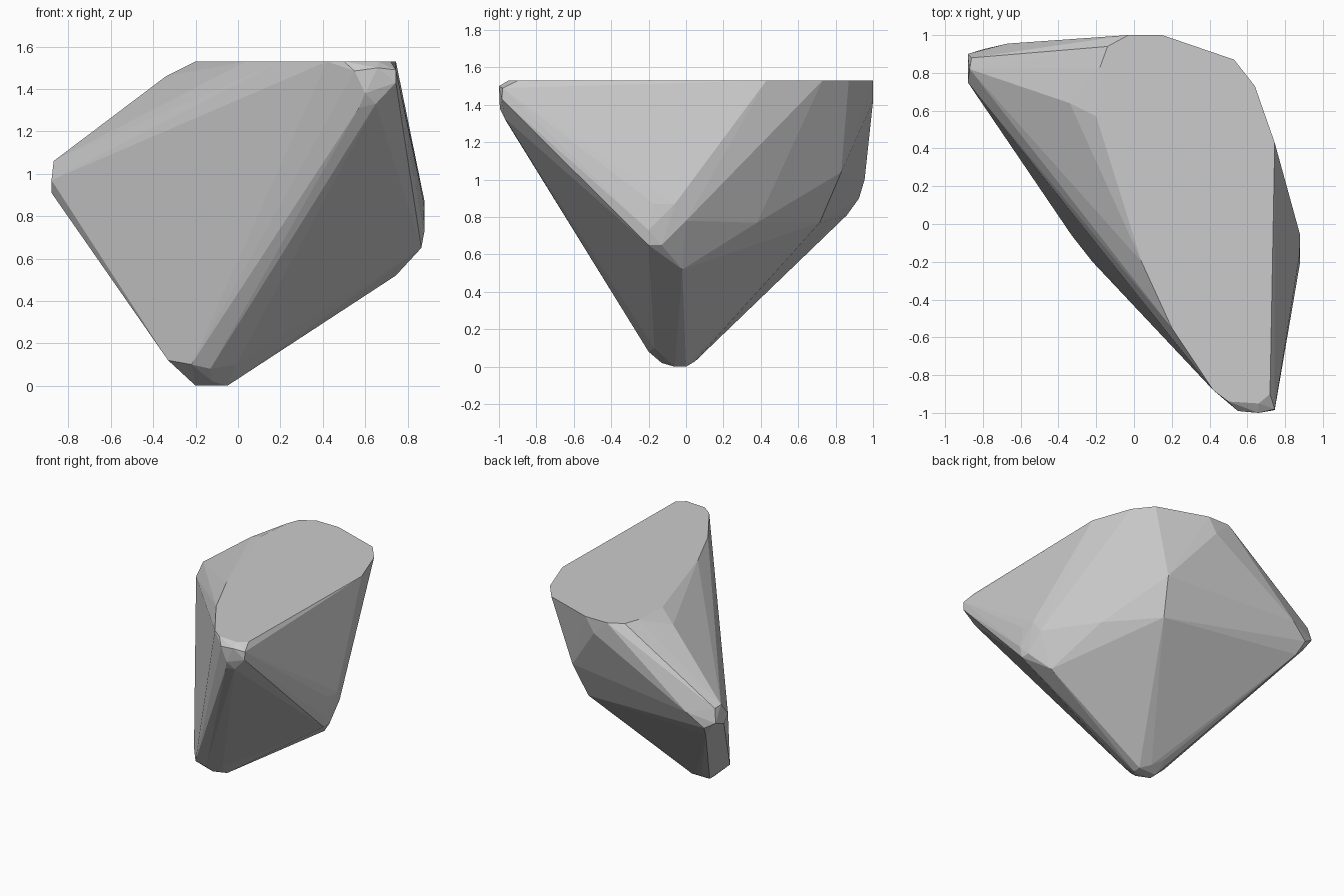
import bpy, bmesh

TOP = 1.53

# Flat top outline (x, y)
top_outline = [(-.03, 1), (.15, 1), (.53, .87), (.64, .73), (.745, .43),
               (.72, -.9), (.66, -.95), (.5, -.94), (.42, -.88), (.2, -.55),
               (.04, -.2), (-.2, .57), (-.18, .83), (-.14, .94)]

# Worn front tip
front_tip = [(.55, -.99, 1.485), (.66, -1, 1.5), (.745, -.98, 1.49),
             (.745, -.985, 1.43), (.6, -.995, 1.38), (.57, -.96, 1.31),
             (.65, -.97, 1.33)]

# Blunt right corner
right_corner = [(.745, -.02, .52), (.865, -.2, .65), (.865, -.13, .65),
                (.88, -.2, .73), (.88, -.06, .87), (.875, -.17, .87),
                (.86, 0, .78)]

# Blunt left corner and the ridge rising from it to the top
left_corner = [(-.88, .75, .97), (-.87, .82, 1.06), (-.86, .88, 1.05),
               (-.88, .9, .95), (-.88, .8, .91), (-.8, .925, .9),
               (-.67, .955, 1.0), (-.77, .86, .81), (-.5, .55, 1.28),
               (-.34, .64, 1.46)]

# Rounded back right flank
back_flank = [(.62, .38, .77), (.55, .61, 1.1), (.38, .83, 1.04),
              (.325, .715, .77), (.08, 1, 1.42)]

# Small rounded foot
foot = [(-.2, -.06, 0), (-.2, 0, 0), (-.05, 0, 0), (-.05, -.06, 0),
        (-.33, -.06, .12), (-.22, -.2, .1), (-.13, -.2, .08),
        (-.01, -.17, .1), (-.12, -.13, .02), (-.2, .1, .08),
        (-.12, .05, .03)]

points = [(x, y, TOP) for x, y in top_outline]
points += front_tip + right_corner + left_corner + back_flank + foot

# Faceted boulder: hull wrapped around the corner groups
bm = bmesh.new()
for p in points:
    bm.verts.new(p)
bmesh.ops.convex_hull(bm, input=bm.verts[:])
loose = [v for v in bm.verts if not v.link_faces]
bmesh.ops.delete(bm, geom=loose, context='VERTS')
bmesh.ops.dissolve_limit(bm, angle_limit=0.02, verts=bm.verts[:], edges=bm.edges[:])
bmesh.ops.recalc_face_normals(bm, faces=bm.faces[:])

mesh = bpy.data.meshes.new("boulder")
bm.to_mesh(mesh)
bm.free()
boulder = bpy.data.objects.new("boulder", mesh)
bpy.context.collection.objects.link(boulder)
